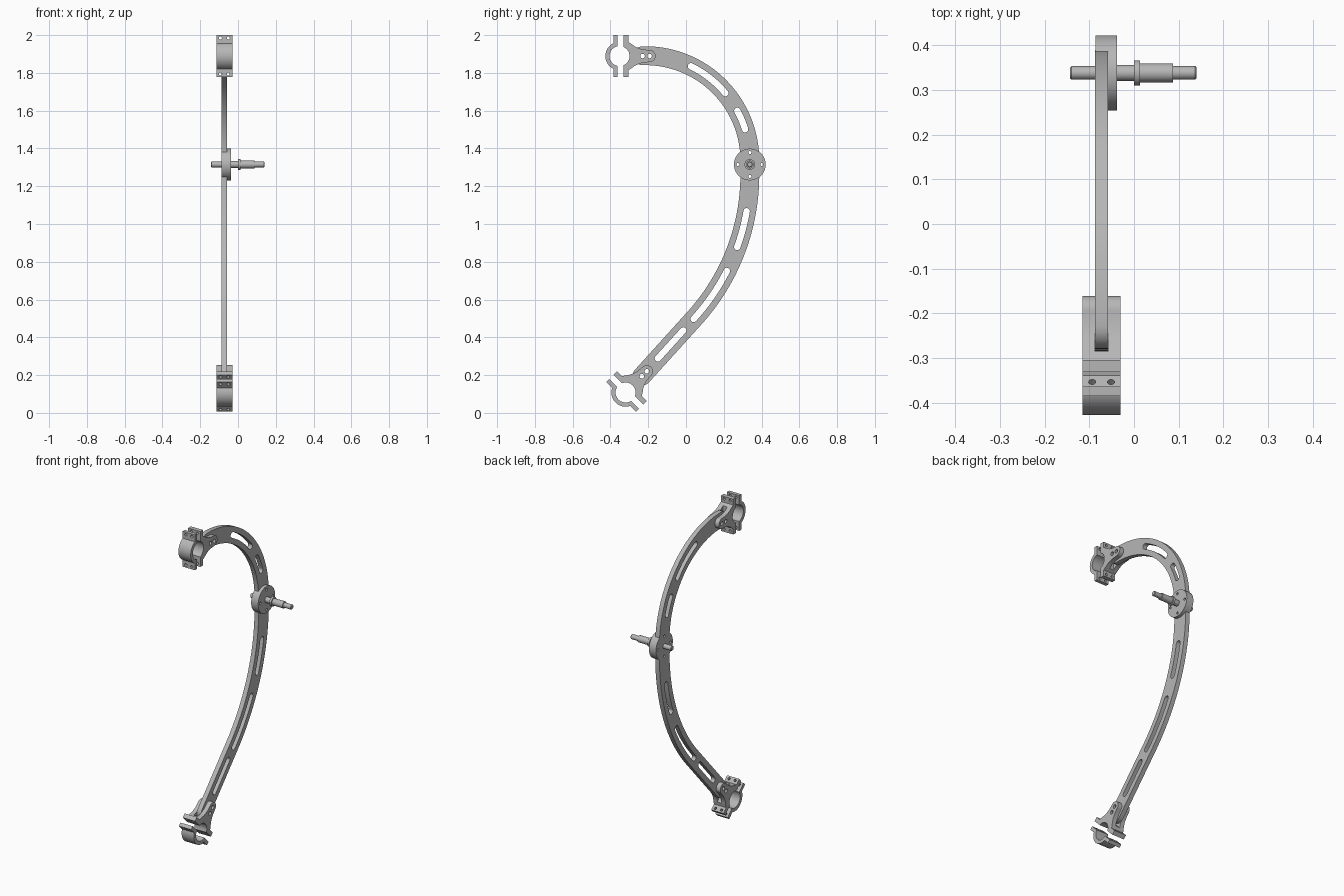
import bpy, bmesh
from math import sin, cos, radians, pi, atan2
from mathutils import Vector, Matrix

if "Cube" in bpy.data.objects:
    bpy.data.objects.remove(bpy.data.objects["Cube"], do_unlink=True)

steel = bpy.data.materials.new("plain grey metal")
steel.use_nodes = True
GREY = (0.47, 0.47, 0.47, 1)
steel.diffuse_color = GREY
steel.node_tree.nodes["Principled BSDF"].inputs["Base Color"].default_value = GREY

MID = -0.0725          # x of the arm's middle plane
ARM_T, CLAMP_W = 0.029, 0.085


def arc(c, r, a0, a1, n=24):
    angles = [radians(a0 + (a1 - a0) * i / n) for i in range(n + 1)]
    return [Vector((c[0] + r * cos(a), c[1] + r * sin(a))) for a in angles]


def circle(c, r, n=24):
    return arc(c, r, 0, 360, n)[:-1]


def band(path, h):
    """Outline of a round-ended strip of half width h along a path."""
    last = len(path) - 1
    dirs = [(path[min(i + 1, last)] - path[max(i - 1, 0)]).normalized() for i in range(last + 1)]
    left = [p + h * Vector((-d.y, d.x)) for p, d in zip(path, dirs)]
    right = [p - h * Vector((-d.y, d.x)) for p, d in zip(path, dirs)]

    def cap(p, d):
        a = atan2(d.y, d.x) * 180 / pi
        return arc(p, h, a + 90, a - 90, 12)[1:-1]
    return left + cap(path[-1], dirs[-1]) + right[::-1] + cap(path[0], -dirs[0])


def finish(name, bm, matrix=Matrix()):
    bmesh.ops.remove_doubles(bm, verts=bm.verts, dist=1e-5)
    bm.transform(matrix)
    bmesh.ops.recalc_face_normals(bm, faces=bm.faces)
    mesh = bpy.data.meshes.new(name)
    bm.to_mesh(mesh)
    bm.free()
    mesh.materials.clear()
    mesh.materials.append(steel)
    obj = bpy.data.objects.new(name, mesh)
    bpy.context.collection.objects.link(obj)
    bpy.ops.object.select_all(action='DESELECT')
    obj.select_set(True)
    bpy.context.view_layer.objects.active = obj
    bpy.ops.object.shade_smooth_by_angle(angle=radians(30))
    return obj


# Axis maps: the profile's u, v and depth become y, z, x or x, z, y
SIDE = Matrix(((0, 0, 1, 0), (1, 0, 0, 0), (0, 1, 0, 0), (0, 0, 0, 1)))
FRONT = Matrix(((1, 0, 0, 0), (0, 0, 1, 0), (0, 1, 0, 0), (0, 0, 0, 1)))


def plate(name, outlines, lo, hi, axes=SIDE, place=Matrix()):
    """Extrude an outline, with further outlines as holes, from lo to hi."""
    curve = bpy.data.curves.new(name, 'CURVE')
    curve.dimensions, curve.fill_mode = '2D', 'BOTH'
    curve.extrude = (hi - lo) / 2
    for pts in outlines:
        s = curve.splines.new('POLY')
        s.points.add(len(pts) - 1)
        for sp, p in zip(s.points, pts):
            sp.co = (p[0], p[1], 0, 1)
        s.use_cyclic_u = True
    tmp = bpy.data.objects.new(name + " outline", curve)
    bpy.context.collection.objects.link(tmp)
    dg = bpy.context.evaluated_depsgraph_get()
    mesh = bpy.data.meshes.new_from_object(tmp.evaluated_get(dg))
    bm = bmesh.new()
    bm.from_mesh(mesh)
    bpy.data.objects.remove(tmp)
    bpy.data.curves.remove(curve)
    bpy.data.meshes.remove(mesh)
    for f in bm.faces:
        f.material_index = 0
    return finish(name, bm, place @ axes @ Matrix.Translation((0, 0, (lo + hi) / 2)))


# Curved arm with slots and bolt holes
UP, UP_R = (-0.217, 1.336), 0.555
LOW, LOW_R = (-0.794, 1.262), 1.132
HUB = Vector((0.338, 1.315))
CLAMPS = {"upper": (Vector((-0.352, 1.889)), 0), "lower": (Vector((-0.32, 0.108)), 45)}
BOLTS = (0.122, 0.159)


def on_axis(which, d):
    c, a = CLAMPS[which]
    return c + d * Vector((cos(radians(a)), sin(radians(a))))


low_arc = arc(LOW, LOW_R, 0, -42.5, 40)
foot = on_axis("lower", BOLTS[0])
spine = arc(UP, UP_R, 91.3, 0, 48) + low_arc + [foot]
slots = [arc(UP, UP_R, 64, 40), arc(UP, UP_R, 28.3, 17.4),
         arc(LOW, LOW_R, -9.9, -19.8), arc(LOW, LOW_R, -26.8, -42.5),
         [low_arc[-1].lerp(foot, 0.2), low_arc[-1].lerp(foot, 0.69)]]
arm_holes = [circle(on_axis(w, d), 0.012) for w in CLAMPS for d in BOLTS]
hub_holes = [circle(HUB + 0.063 * Vector((cos(k * pi / 2), sin(k * pi / 2))), 0.008, 16)
             for k in range(4)]
plate("arm", [band(spine, 0.05)] + [band(s, 0.017) for s in slots] + arm_holes
      + [hub_holes[1], hub_holes[3]], MID - ARM_T / 2, MID + ARM_T / 2)

# Hub disc
plate("hub_disc", [circle(HUB, 0.084, 64)] + hub_holes, -0.0865, -0.038)

# Stepped axle, turned about x
profile = [(-0.143, 0), (-0.143, 0.012), (-0.140, 0.015), (-0.06, 0.015), (-0.038, 0.018),
           (0, 0.018), (0, 0.028), (0.013, 0.028), (0.013, 0.021), (0.087, 0.021),
           (0.087, 0.015), (0.137, 0.015), (0.14, 0.012), (0.14, 0)]
bm = bmesh.new()
ring = [bm.verts.new((x, r, 0)) for x, r in profile]
edges = [bm.edges.new(e) for e in zip(ring, ring[1:])]
bmesh.ops.spin(bm, geom=ring + edges, cent=(0, 0, 0), axis=(1, 0, 0), angle=2 * pi, steps=32)
finish("axle", bm, Matrix.Translation((0, HUB.x, HUB.y)))

# Split tube clamps: front cap, rear body, forked lugs and bolted tabs
BORE, RING, TAB = 0.053, 0.075, 0.111
GAP_F, GAP_R, SLOT = -0.011, 0.021, 0.067


def mirrored(half):
    return half + [(u, -v) for u, v in reversed(half)]


for which, (c, angle) in CLAMPS.items():
    place = Matrix.Translation((0, c.x, c.y)) @ Matrix.Rotation(radians(angle), 4, 'X')
    x0, x1 = MID - CLAMP_W / 2, MID + CLAMP_W / 2
    plate(which + "_clamp_cap",
          [arc((0, 0), RING, 98.5, 261.5, 32) + arc((0, 0), BORE, 258, 102, 32)],
          x0, x1, SIDE, place)
    plate(which + "_clamp_body",
          [mirrored([(GAP_R, 0.074), (0.048, 0.074), (SLOT, 0.062)])
           + arc((0, 0), BORE, -66.7, 66.7, 24)], x0, x1, SIDE, place)
    # Lug cheeks either side of the arm
    tip = [(0.159 + 0.032 * cos(a), 0.032 * sin(a))
           for a in [radians(95 - 10 * i) for i in range(10)]]
    lug = mirrored([(SLOT, 0.062), (0.08, 0.052), (0.1, 0.042), (0.125, 0.035)] + tip)
    holes = [circle((d, 0), 0.012) for d in BOLTS]
    plate(which + "_lug_right", [lug] + holes, x0, MID - ARM_T / 2, SIDE, place)
    plate(which + "_lug_left", [lug] + holes, MID + ARM_T / 2, x1, SIDE, place)
    # Bolt tabs above and below the bore
    for end, s in (("top", 1), ("bottom", -1)):
        box = [(x0, s * 0.066), (x1, s * 0.066), (x1, s * TAB), (x0, s * TAB)]
        bolts = [circle((MID + k * 0.021, s * 0.095), 0.008, 16) for k in (-1, 1)]
        plate(f"{which}_front_tab_{end}", [box] + bolts, -0.033, GAP_F, FRONT, place)
        plate(f"{which}_rear_tab_{end}", [box] + bolts, GAP_R, 0.048, FRONT, place)
